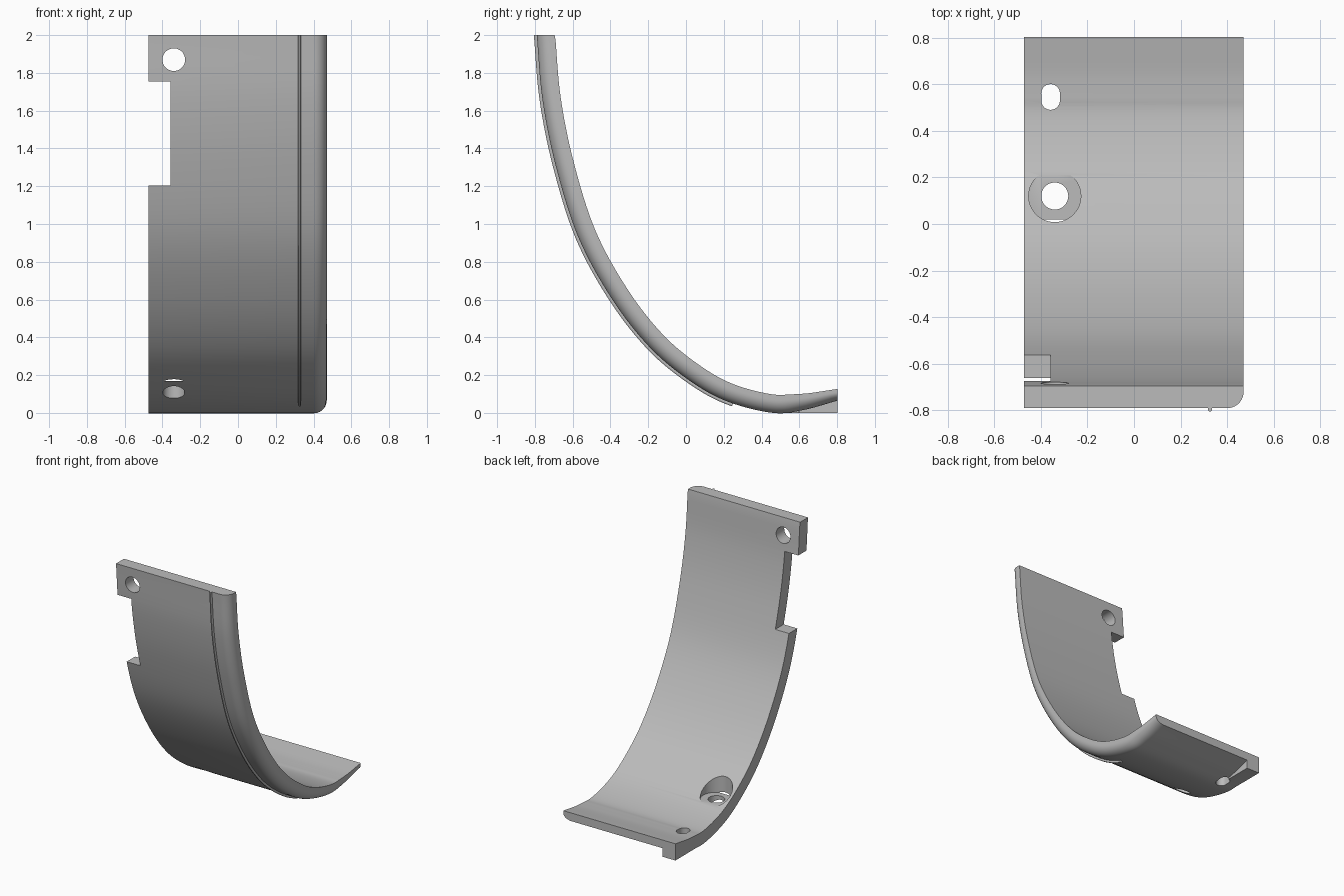
import bpy, bmesh, math
from mathutils import Vector

cube = bpy.data.objects.get("Cube")
if cube:
    bpy.data.objects.remove(cube, do_unlink=True)

grey = bpy.data.materials.new("plain grey")
grey.use_nodes = True
grey.diffuse_color = (0.5, 0.5, 0.5, 1)
grey.node_tree.nodes["Principled BSDF"].inputs["Base Color"].default_value = (0.5, 0.5, 0.5, 1)

# Outer curve of the shell as (y, z), from the top edge to the tail
OUTER = [(-0.79, 2), (-0.76, 1.66), (-0.69, 1.31), (-0.57, 0.93), (-0.39, 0.6),
         (-0.19, 0.345), (0.02, 0.17), (0.22, 0.06), (0.46, 0), (0.62, 0.015), (0.803, 0.065)]
STEPS = 8


def smooth_path(points):
    """Catmull-Rom samples through the points."""
    p = [Vector(q) for q in points]
    p = [2 * p[0] - p[1]] + p + [2 * p[-1] - p[-2]]
    path = []
    for i in range(1, len(p) - 2):
        a, b, c, d = p[i - 1:i + 3]
        for k in range(STEPS):
            t = k / STEPS
            path.append(0.5 * (2 * b + (c - a) * t + (2 * a - 5 * b + 4 * c - d) * t ** 2
                               + (3 * b - a - 3 * c + d) * t ** 3))
    return path + [p[-2]]


outer = smooth_path(OUTER)
inner = []
for i, o in enumerate(outer):
    tangent = (outer[min(i + 1, len(outer) - 1)] - outer[max(i - 1, 0)]).normalized()
    taper = max(0, (o.x - 0.55) / 0.25)
    inner.append(o + Vector((-tangent.y, tangent.x)) * (0.097 - 0.035 * taper))
inner[0] = Vector((-0.695, 2))
inner[-1] = Vector((0.803, 0.127))


def finish(name, bm):
    bmesh.ops.recalc_face_normals(bm, faces=bm.faces)
    mesh = bpy.data.meshes.new(name)
    bm.to_mesh(mesh)
    bm.free()
    mesh.materials.append(grey)
    obj = bpy.data.objects.new(name, mesh)
    bpy.context.collection.objects.link(obj)
    return obj


def loft(name, section, stations):
    """Sweep a section of (x, depth) pairs; depth 0 is inside, 1 outside."""
    bm = bmesh.new()
    rings = [[bm.verts.new((x, *inner[i].lerp(outer[i], d))) for x, d in section]
             for i in stations]
    n = len(section)
    for a, b in zip(rings, rings[1:]):
        for k in range(n):
            bm.faces.new((a[k], a[(k + 1) % n], b[(k + 1) % n], b[k]))
    bm.faces.new(rings[0])
    bm.faces.new(rings[-1])
    return finish(name, bm)


def cylinder(name, centre, radius, depth, along_y=False, stretch=0):
    bm = bmesh.new()
    bmesh.ops.create_cone(bm, cap_ends=True, segments=48, radius1=radius,
                          radius2=radius, depth=depth)
    for v in bm.verts:
        v.co.y += math.copysign(stretch, v.co.y)
    obj = finish(name, bm)
    obj.location = centre
    if along_y:
        obj.rotation_euler.x = math.pi / 2
    return obj


def box(name, low, high):
    bm = bmesh.new()
    bmesh.ops.create_cube(bm, size=1)
    for v in bm.verts:
        v.co = [low[i] if v.co[i] < 0 else high[i] for i in range(3)]
    return finish(name, bm)


def combine(target, tool, operation):
    mod = target.modifiers.new(tool.name, 'BOOLEAN')
    mod.operation, mod.object, mod.solver = operation, tool, 'EXACT'
    tool.hide_render = True
    bpy.context.view_layer.update()
    bpy.ops.object.select_all(action='DESELECT')
    bpy.context.view_layer.objects.active = target
    target.select_set(True)
    bpy.ops.object.modifier_apply(modifier=mod.name)
    bpy.data.objects.remove(tool, do_unlink=True)


# Curved shell with one rounded outer edge
arc = [math.pi / 2 * k / 10 for k in range(11)]
section = [(-0.473, 0), (0.47, 0)]
section += [(0.4 + 0.07 * math.cos(a), 0.28 + 0.72 * math.sin(a)) for a in arc]
section += [(-0.473, 1)]
shell = loft("curved_shell", section, range(len(outer)))

# Foot block under the tail corner
bm = bmesh.new()
profile = [(0.46, 0), (0.803, 0), (0.803, 0.09), (0.62, 0.05), (0.46, 0.03)]
face = bm.faces.new([bm.verts.new((-0.473, y, z)) for y, z in profile])
move = bmesh.ops.extrude_face_region(bm, geom=[face])["geom"]
bmesh.ops.translate(bm, vec=(0.108, 0, 0),
                    verts=[g for g in move if isinstance(g, bmesh.types.BMVert)])
combine(shell, finish("foot_block", bm), 'UNION')

# Side notch and holes
cutters = [
    box("side_notch", (-0.6, -1, 1.205), (-0.358, -0.4, 1.755)),
    cylinder("upper_hole", (-0.34, -0.75, 1.87), 0.06, 0.5, along_y=True),
    cylinder("lower_hole", (-0.34, 0.12, 0.2), 0.058, 0.6),
    cylinder("counterbore", (-0.34, 0.12, 0.42), 0.112, 0.5),
    cylinder("tail_slot", (-0.358, 0.545, 0.1), 0.04, 0.5, stretch=0.015),
]
for cutter in cutters:
    combine(shell, cutter, 'DIFFERENCE')

# Thin raised rib along the outside
rib_end = max(i for i, o in enumerate(outer) if o.x < 0.25)
rib = loft("outer_rib", [(0.318, 0.9), (0.334, 0.9), (0.334, 1.1), (0.33, 1.16), (0.322, 1.16),
                         (0.318, 1.1)], range(rib_end + 1))

for obj in (shell, rib):
    bpy.ops.object.select_all(action='DESELECT')
    bpy.context.view_layer.objects.active = obj
    obj.select_set(True)
    bpy.ops.object.shade_smooth_by_angle(angle=math.radians(30))
